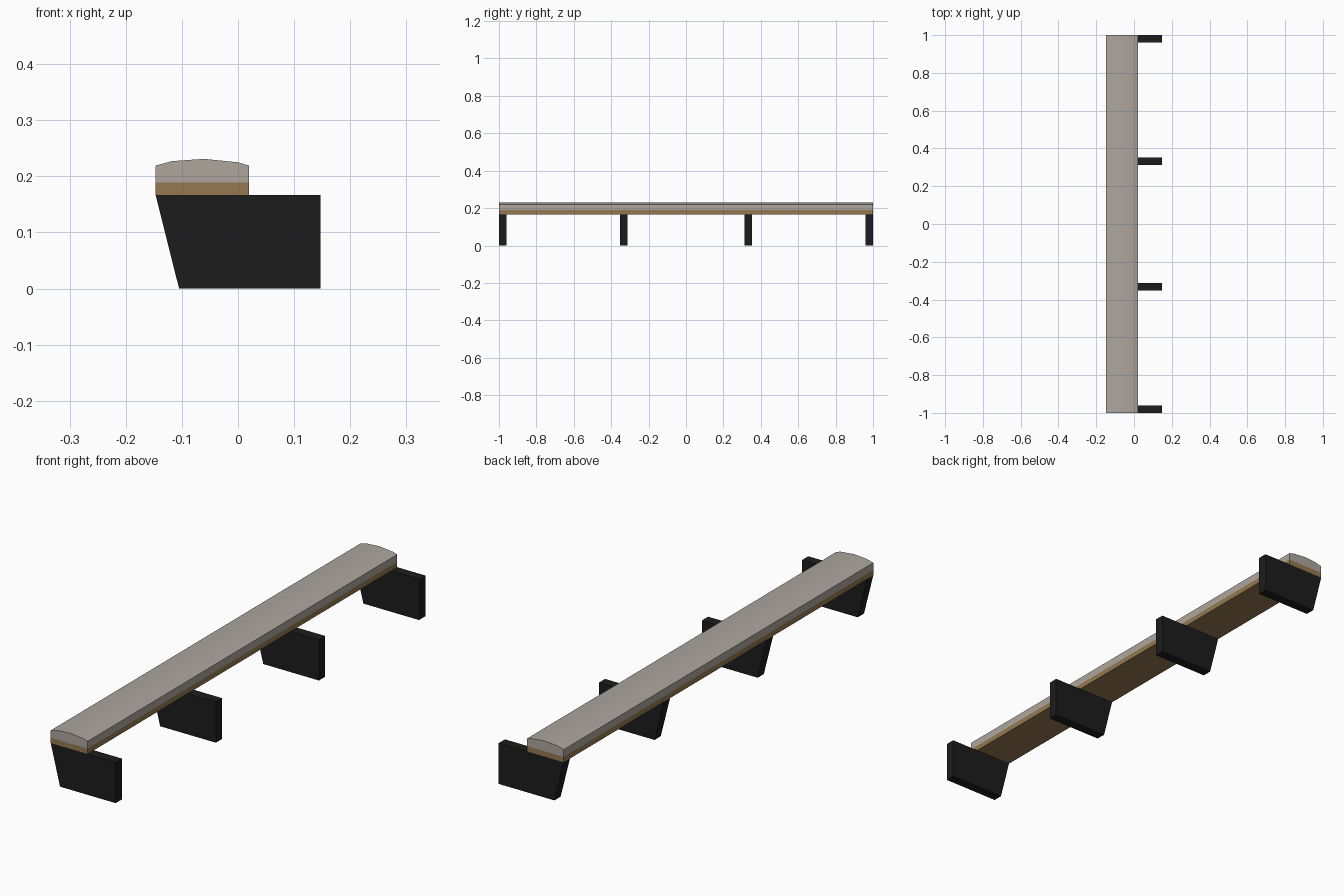
import bpy, bmesh

if "Cube" in bpy.data.objects:
    bpy.data.objects.remove(bpy.data.objects["Cube"])


def material(name, color):
    m = bpy.data.materials.new(name)
    m.diffuse_color = color
    m.use_nodes = True
    m.node_tree.nodes["Principled BSDF"].inputs["Base Color"].default_value = m.diffuse_color
    return m


def extrude_profile(name, points, y0, y1, mat, smooth=False):
    """Extrude an x/z outline along y into a closed solid."""
    bm = bmesh.new()
    face = bm.faces.new([bm.verts.new((x, y0, z)) for x, z in points])
    ext = bmesh.ops.extrude_face_region(bm, geom=[face], use_keep_orig=True)
    verts = [g for g in ext["geom"] if isinstance(g, bmesh.types.BMVert)]
    bmesh.ops.translate(bm, verts=verts, vec=(0, y1 - y0, 0))
    bmesh.ops.recalc_face_normals(bm, faces=bm.faces)
    mesh = bpy.data.meshes.new(name)
    bm.to_mesh(mesh)
    bm.free()
    mesh.materials.append(mat)
    obj = bpy.data.objects.new(name, mesh)
    bpy.context.collection.objects.link(obj)
    if smooth:
        bpy.ops.object.select_all(action='DESELECT')
        bpy.context.view_layer.objects.active = obj
        obj.select_set(True)
        bpy.ops.object.shade_smooth_by_angle(angle=0.6)
    return obj


black = material("black_metal", (0.012, 0.012, 0.012, 1))
wood = material("wood", (0.30, 0.19, 0.08, 1))
grey = material("grey_padding", (0.42, 0.38, 0.34, 1))

LEFT, RIGHT = -0.147, 0.02
BRACKET_TOP, BOARD_TOP = 0.167, 0.189

# Wall brackets with a slanted front edge
bracket = [(-0.105, 0), (0.147, 0), (0.147, BRACKET_TOP), (LEFT, BRACKET_TOP)]
for i, y in enumerate((-0.98, -0.333, 0.333, 0.98)):
    extrude_profile(f"bracket_{i + 1}", bracket, y - 0.02, y + 0.02, black)

# Seat board
board = [(LEFT, BRACKET_TOP), (RIGHT, BRACKET_TOP), (RIGHT, BOARD_TOP), (LEFT, BOARD_TOP)]
extrude_profile("seat_board", board, -1, 1, wood)

# Crowned seat pad
pad = [(LEFT, BOARD_TOP), (RIGHT, BOARD_TOP), (RIGHT, 0.219), (0.0, 0.225),
       (-0.03, 0.228), (-0.06, 0.231), (-0.09, 0.229), (-0.118, 0.227), (LEFT, 0.219)]
extrude_profile("seat_pad", pad, -1, 1, grey, smooth=True)
